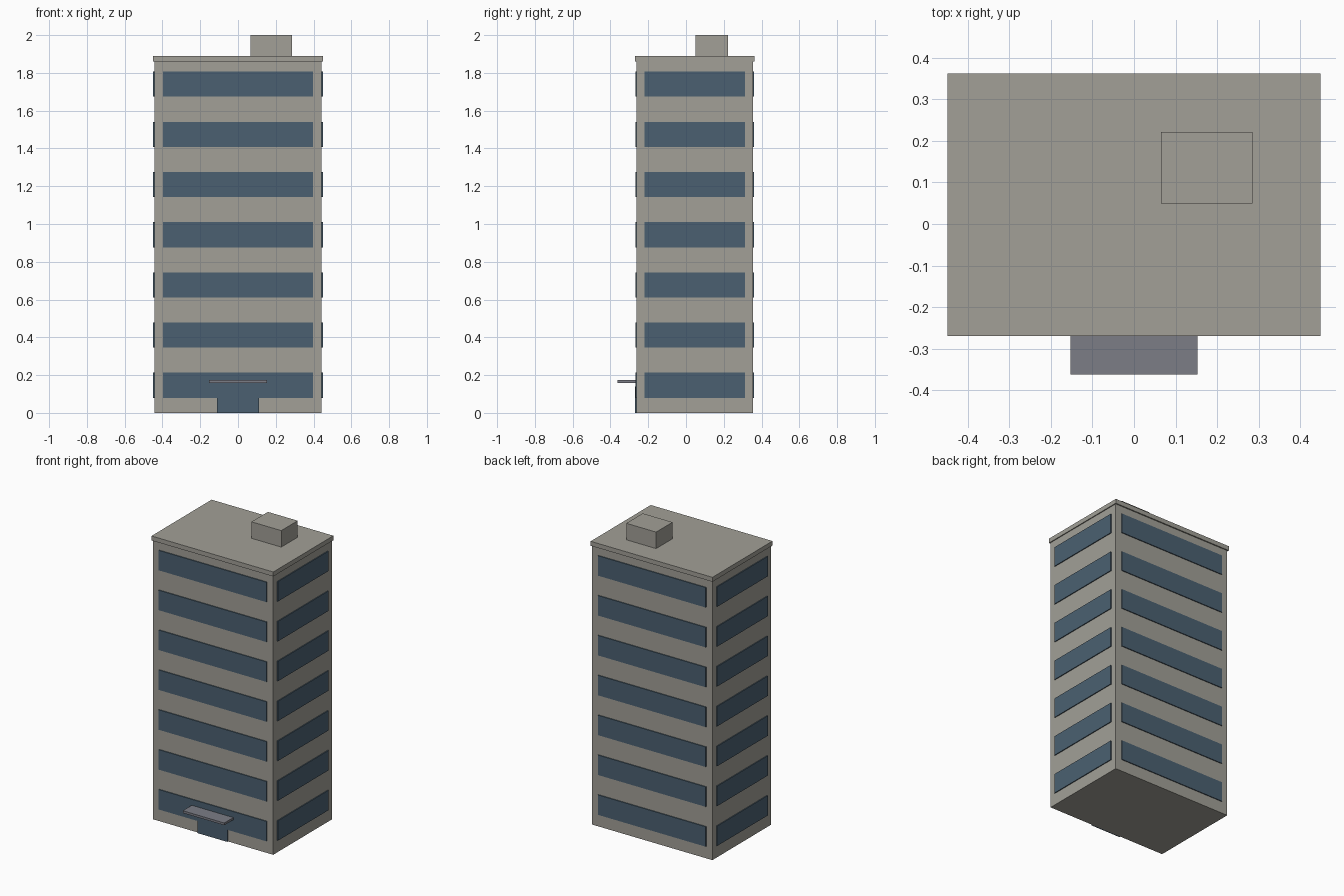
import bpy, bmesh

if "Cube" in bpy.data.objects:
    bpy.data.objects.remove(bpy.data.objects["Cube"])


def material(name, rgb):
    m = bpy.data.materials.new(name)
    m.diffuse_color = (*rgb, 1)
    m.use_nodes = True
    m.node_tree.nodes["Principled BSDF"].inputs["Base Color"].default_value = m.diffuse_color
    return m


WALL = material("warm grey concrete", (0.36, 0.35, 0.31))
GLASS = material("blue grey glass", (0.07, 0.118, 0.165))
METAL = material("canopy grey", (0.2, 0.205, 0.24))


def box(name, lo, hi, mat):
    bm = bmesh.new()
    bmesh.ops.create_cube(bm, size=1)
    for v in bm.verts:
        v.co = [hi[i] if v.co[i] > 0 else lo[i] for i in range(3)]
    me = bpy.data.meshes.new(name)
    bm.to_mesh(me)
    bm.free()
    me.materials.append(mat)
    ob = bpy.data.objects.new(name, me)
    bpy.context.collection.objects.link(ob)
    return ob


# Main sizes
X, Y0, Y1 = 0.443, -0.262, 0.355
TOP, FLOORS, OUT = 1.86, 7, 0.006
step = TOP / FLOORS

# Tower, roof slab and rooftop plant room
box("tower", (-X, Y0, 0), (X, Y1, TOP), WALL)
box("roof_slab", (-0.449, -0.27, TOP), (0.449, 0.363, 1.89), WALL)
box("plant_room", (0.065, 0.049, 1.89), (0.285, 0.222, 2.0), WALL)

# Window bands on all four sides of each floor
for f in range(FLOORS):
    z0 = (f + 0.3) * step
    z1 = z0 + 0.5 * step
    n = f + 1
    box(f"front_window_{n}", (-0.398, Y0 - OUT, z0), (0.398, Y0, z1), GLASS)
    box(f"back_window_{n}", (-0.398, Y1, z0), (0.398, Y1 + OUT, z1), GLASS)
    box(f"right_window_{n}", (X, -0.22, z0), (X + OUT, 0.313, z1), GLASS)
    box(f"left_window_{n}", (-X - OUT, -0.22, z0), (-X, 0.313, z1), GLASS)

# Entrance door and canopy
box("door", (-0.11, Y0 - 0.008, 0), (0.11, Y0, 0.14), GLASS)
box("canopy", (-0.153, -0.363, 0.158), (0.153, Y0, 0.173), METAL)
